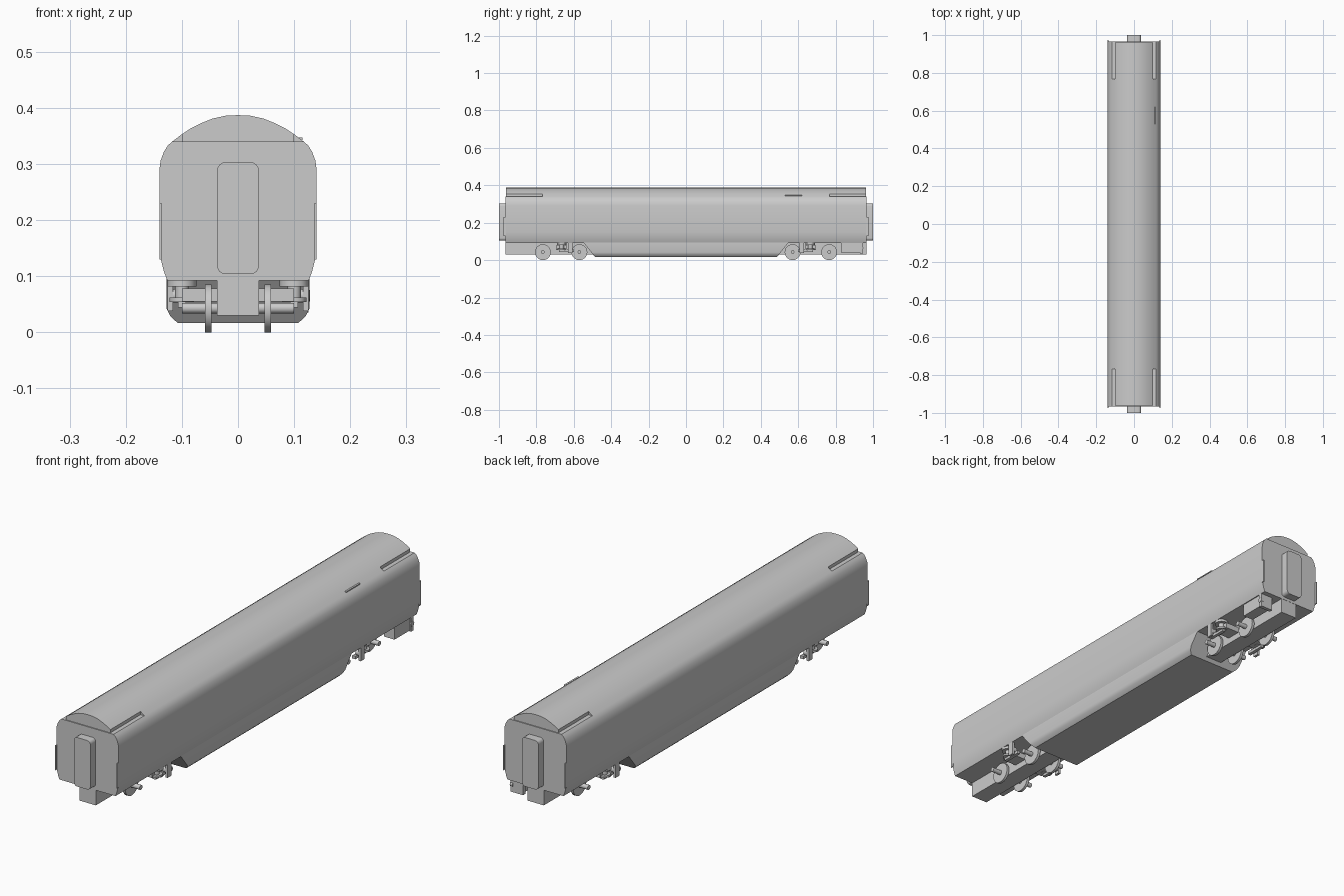
import bpy, bmesh, math
from mathutils import Matrix, Vector

cube = bpy.data.objects.get("Cube")
if cube:
    bpy.data.objects.remove(cube)

grey = bpy.data.materials.new("light grey")
grey.use_nodes = True
grey.diffuse_color = (0.6, 0.6, 0.6, 1)
grey.node_tree.nodes["Principled BSDF"].inputs["Base Color"].default_value = (0.6, 0.6, 0.6, 1)


def finish(bm, name, smooth=False):
    bmesh.ops.recalc_face_normals(bm, faces=bm.faces)
    mesh = bpy.data.meshes.new(name)
    bm.to_mesh(mesh)
    bm.free()
    mesh.materials.append(grey)
    obj = bpy.data.objects.new(name, mesh)
    bpy.context.collection.objects.link(obj)
    if smooth:
        bpy.ops.object.select_all(action='DESELECT')
        obj.select_set(True)
        bpy.context.view_layer.objects.active = obj
        bpy.ops.object.shade_smooth_by_angle(angle=math.radians(32))
    return obj


def box(name, lo, hi, bevel=0, axis=None):
    """Box between two corners; bevel rounds only edges along the given axis."""
    bm = bmesh.new()
    bmesh.ops.create_cube(bm, size=1)
    lo, hi = Vector(lo), Vector(hi)
    for v in bm.verts:
        v.co = (lo + hi) / 2 + Vector(v.co[i] * (hi - lo)[i] for i in range(3))
    if bevel:
        edges = [e for e in bm.edges
                 if abs((e.verts[0].co - e.verts[1].co)[axis]) > 1e-6]
        bmesh.ops.bevel(bm, geom=edges, offset=bevel, segments=4, profile=0.5, affect='EDGES')
    return finish(bm, name, bool(bevel))


def cylinder(name, centre, radius, length, axis):
    bm = bmesh.new()
    turn = Matrix.Rotation(math.pi / 2, 4, 'Y') if axis == 'X' else Matrix.Identity(4)
    bmesh.ops.create_cone(bm, cap_ends=True, segments=24, radius1=radius, radius2=radius,
                          depth=length, matrix=Matrix.Translation(centre) @ turn)
    return finish(bm, name, True)


def prism(name, half, y0, y1, slope=0.0, base=0.0):
    """Mirror a half profile about x = 0 and run it along y, with optional sloped ends."""
    ring = half + [(-x, z) for x, z in reversed(half) if x > 0]
    bm = bmesh.new()
    a = [bm.verts.new((x, y0 - slope * (z - base), z)) for x, z in ring]
    b = [bm.verts.new((x, y1 + slope * (z - base), z)) for x, z in ring]
    n = len(ring)
    for i in range(n):
        j = (i + 1) % n
        bm.faces.new((a[i], a[j], b[j], b[i]))
    bm.faces.new(a)
    bm.faces.new(b)
    return finish(bm, name, True)


# Carriage cross-sections, from the sill up to the crown
wall = [(0.126, 0.092), (0.132, 0.108), (0.137, 0.128), (0.14, 0.15), (0.14, 0.29),
        (0.138, 0.306), (0.132, 0.322), (0.125, 0.333), (0.117, 0.34)]
roof = [(0.1, 0.353), (0.085, 0.363), (0.065, 0.373), (0.045, 0.381),
        (0.022, 0.386), (0, 0.387)]
notched = wall + [(0.1, 0.34)] + roof
END, STEP = 0.962, 0.768

# Body shell and lowered centre
prism("body", wall + roof, -STEP, STEP)
prism("lower_hull", [(0.108, 0.017), (0.12, 0.028), (0.127, 0.042), (0.127, 0.098)],
      -0.487, 0.487, 0.8, 0.017)

for s, end in ((-1, "front"), (1, "back")):
    def span(a, b):
        return min(s * a, s * b), max(s * a, s * b)

    # End section with roof side channels, end wall and gangway
    prism(end + "_body_end", notched, *span(STEP, END))
    prism(end + "_end_wall", wall, *span(END, END + 0.004))
    y0, y1 = span(END, 1.0)
    box(end + "_gangway", (-0.037, y0, 0.104), (0.037, y1, 0.303), 0.014, 1)

    # Underframe beam and its cross pieces
    y0, y1 = span(0.48, 0.965)
    box(end + "_centre_beam", (-0.037, y0, 0.03), (0.037, y1, 0.095))
    y0, y1 = span(0.635, 0.695)
    box(end + "_bogie_bolster", (-0.1, y0, 0.055), (0.1, y1, 0.078))

    # Wheelsets
    for k, y in enumerate((0.57, 0.765)):
        label = end + ("_inner", "_outer")[k]
        cylinder(label + "_axle", (0, s * y, 0.043), 0.0095, 0.2, 'X')
        for side in (-1, 1):
            hand = "_left" if side > 0 else "_right"
            cylinder(label + hand + "_wheel", (side * 0.053, s * y, 0.0425), 0.0425, 0.011, 'X')

    for side in (-1, 1):
        hand = "_left" if side > 0 else "_right"

        def side_box(part, x0, x1, a, b, z0, z1):
            ya, yb = span(a, b)
            xa, xb = sorted((side * x0, side * x1))
            return box(end + hand + part, (xa, ya, z0), (xb, yb, z1))

        # Corner strips on the end wall
        side_box("_corner_strip", 0.136, 0.14, END, 0.975, 0.13, 0.23)
        # Suspension: spring seat, spring, arm and damper
        x = side * 0.1
        cylinder(end + hand + "_spring_top", (x, s * 0.665, 0.087), 0.026, 0.01, 'Z')
        cylinder(end + hand + "_spring", (x, s * 0.665, 0.072), 0.012, 0.03, 'Z')
        cylinder(end + hand + "_spring_seat", (x, s * 0.665, 0.058), 0.022, 0.008, 'Z')
        side_box("_suspension_arm", 0.093, 0.107, 0.6, 0.68, 0.044, 0.056)
        side_box("_damper_bracket", 0.116, 0.126, 0.608, 0.632, 0.038, 0.095)
        cylinder(end + hand + "_damper", (side * 0.112, s * 0.62, 0.065), 0.012, 0.022, 'X')

# Equipment locker under the back left corner, with a round fitting
box("equipment_box", (0.075, 0.83, 0.04), (0.122, 0.93, 0.095))
box("equipment_cover", (0.07, 0.93, 0.035), (0.126, 0.945, 0.095))
cylinder("equipment_fitting", (0.122, 0.938, 0.065), 0.01, 0.012, 'X')
# Thin roof edge strip
box("roof_edge_strip", (0.108, 0.53, 0.343), (0.115, 0.62, 0.347))
